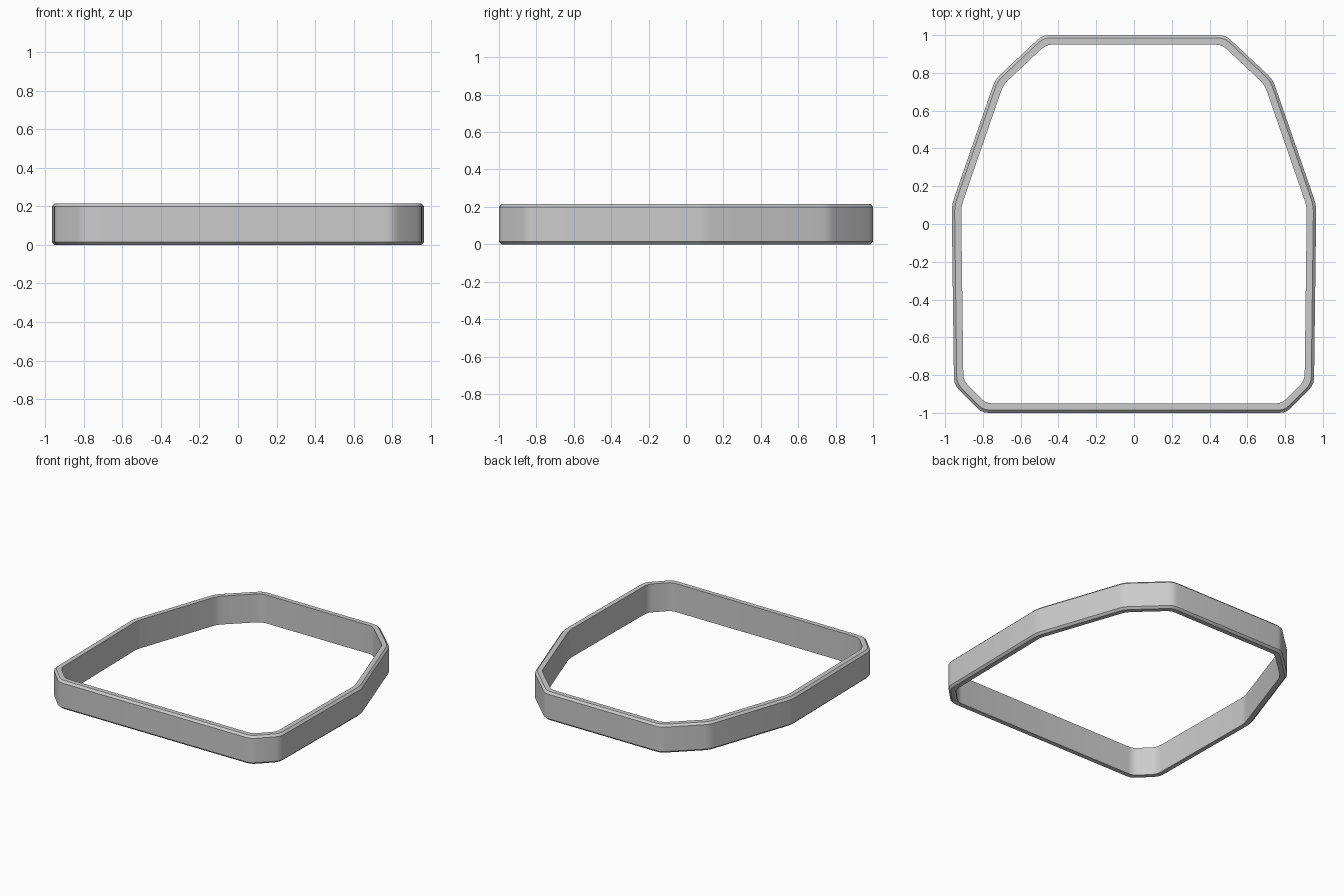
import bpy
import bmesh
import math
from mathutils import Vector

cube = bpy.data.objects.get("Cube")
if cube:
    bpy.data.objects.remove(cube, do_unlink=True)

HEIGHT, WALL, CHAMFER = 0.215, 0.05, 0.015

# Outline corners of the +x half, back to front, then mirrored
half = [(0.485, 1.0), (0.735, 0.765), (0.965, 0.1), (0.953, -0.85), (0.805, -1.0)]
corners = [Vector(p) for p in half] + [Vector((-x, y)) for x, y in reversed(half)]


def inset_corner(i, inset):
    """Mitred inward offset of one corner (outline runs clockwise)."""
    p = corners[i]
    a = (p - corners[i - 1]).normalized()
    b = (corners[(i + 1) % len(corners)] - p).normalized()
    na, nb = Vector((a.y, -a.x)), Vector((b.y, -b.x))
    return p + (na + nb) * inset / (1 + na.dot(nb))


def outline(inset, round_size=0.035, steps=3):
    """Inset outline with each corner softly rounded."""
    pts = [inset_corner(i, inset) for i in range(len(corners))]
    result = []
    for i, p in enumerate(pts):
        start = p + (pts[i - 1] - p).normalized() * round_size
        end = p + (pts[(i + 1) % len(pts)] - p).normalized() * round_size
        for s in range(steps + 1):
            t = s / steps
            result.append(start.lerp(p, t).lerp(p.lerp(end, t), t))
    return result


# Wall section: inset from the outline and height, chamfered on the outside
section = [(0, CHAMFER), (0, HEIGHT - CHAMFER), (CHAMFER, HEIGHT),
           (WALL, HEIGHT), (WALL, 0), (CHAMFER, 0)]

bm = bmesh.new()
loops = [[bm.verts.new((p.x, p.y, z)) for p in outline(d)] for d, z in section]
for k, lower in enumerate(loops):
    upper = loops[(k + 1) % len(loops)]
    for i in range(len(lower)):
        j = (i + 1) % len(lower)
        bm.faces.new((lower[i], lower[j], upper[j], upper[i]))
bmesh.ops.recalc_face_normals(bm, faces=bm.faces)

mesh = bpy.data.meshes.new("frame_ring")
bm.to_mesh(mesh)
bm.free()
ring = bpy.data.objects.new("frame_ring", mesh)
bpy.context.collection.objects.link(ring)

# Plain grey finish
grey = bpy.data.materials.new("grey")
grey.use_nodes = True
color = (0.6, 0.6, 0.6, 1)
grey.diffuse_color = color
grey.node_tree.nodes["Principled BSDF"].inputs["Base Color"].default_value = color
mesh.materials.append(grey)

# Smooth rounded corners, crisp chamfer edges
bpy.ops.object.select_all(action="DESELECT")
ring.select_set(True)
bpy.context.view_layer.objects.active = ring
bpy.ops.object.shade_smooth_by_angle(angle=math.radians(30))
